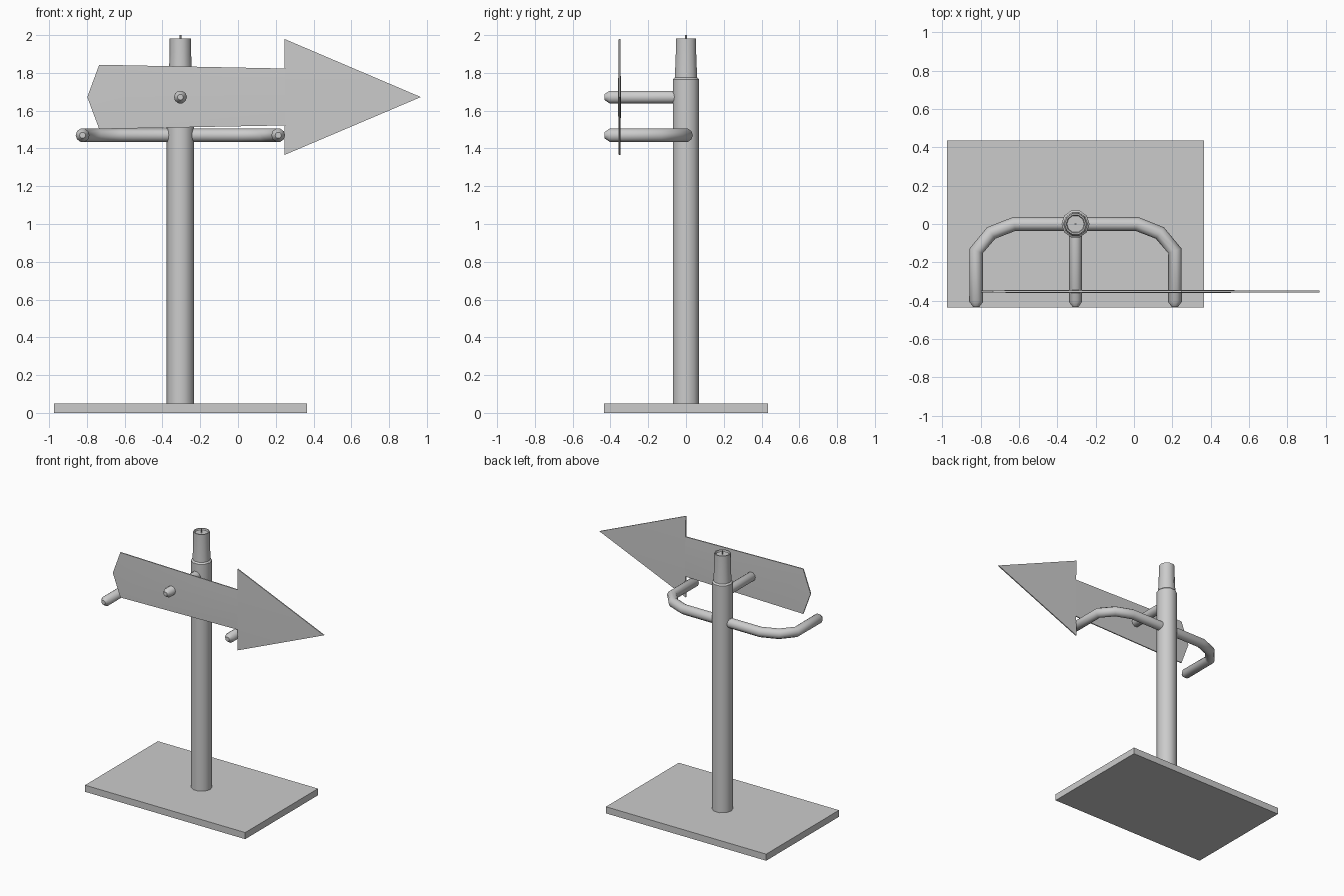
import bpy, bmesh, math

if "Cube" in bpy.data.objects:
    bpy.data.objects.remove(bpy.data.objects["Cube"])

PX = -0.305   # pole axis in x


def finish(name, bm, smooth=None):
    bmesh.ops.remove_doubles(bm, verts=bm.verts, dist=1e-5)
    bmesh.ops.recalc_face_normals(bm, faces=bm.faces)
    me = bpy.data.meshes.new(name)
    bm.to_mesh(me)
    bm.free()
    ob = bpy.data.objects.new(name, me)
    bpy.context.collection.objects.link(ob)
    if smooth:
        shade(ob, smooth)
    return ob


def shade(ob, angle):
    bpy.ops.object.select_all(action='DESELECT')
    ob.select_set(True)
    bpy.context.view_layer.objects.active = ob
    bpy.ops.object.shade_smooth_by_angle(angle=math.radians(angle))


def lathe(name, profile, sides):
    """Rings of (radius, z) around the pole axis, capped at both ends."""
    bm = bmesh.new()
    rings = [[bm.verts.new((PX + r * math.cos(i * math.tau / sides),
                            r * math.sin(i * math.tau / sides), z))
              for i in range(sides)] for r, z in profile]
    for a, b in zip(rings, rings[1:]):
        for i in range(sides):
            j = (i + 1) % sides
            bm.faces.new((a[i], a[j], b[j], b[i]))
    bm.faces.new(rings[0][::-1])
    bm.faces.new(rings[-1])
    return finish(name, bm, 40)


def tube(name, points, radius):
    """Round bar along (x, y, z, radius factor) points."""
    cu = bpy.data.curves.new(name, 'CURVE')
    cu.dimensions = '3D'
    cu.bevel_depth = radius
    cu.bevel_resolution = 3
    cu.use_fill_caps = True
    sp = cu.splines.new('POLY')
    sp.points.add(len(points) - 1)
    for p, (x, y, z, f) in zip(sp.points, points):
        p.co = (x, y, z, 1)
        p.radius = f
    tmp = bpy.data.objects.new(name + "_path", cu)
    bpy.context.collection.objects.link(tmp)
    me = bpy.data.meshes.new_from_object(
        tmp.evaluated_get(bpy.context.evaluated_depsgraph_get()))
    bpy.data.objects.remove(tmp)
    bm = bmesh.new()
    bm.from_mesh(me)
    return finish(name, bm, 50)


# base plate
bm = bmesh.new()
bmesh.ops.create_cube(bm, size=1)
bmesh.ops.scale(bm, vec=(1.34, 0.87, 0.05), verts=bm.verts)
bmesh.ops.translate(bm, vec=(PX, 0, 0.025), verts=bm.verts)
finish("base_plate", bm)

# stepped pole with a shallow recessed top, and the small pin on it
lathe("pole", [(0.073, 0.04), (0.073, 1.765), (0.062, 1.775), (0.057, 1.90),
               (0.057, 1.983), (0.049, 1.983), (0.045, 1.972)], 10)
lathe("top_pin", [(0.005, 1.96), (0.005, 2.0)], 6)

# U-shaped bracket: one half, mirrored about the pole
half = [(0.518, -0.432, 0.45), (0.518, -0.405, 1), (0.518, -0.14, 1),
        (0.44, -0.047, 1), (0.32, 0, 1)]
Z = 1.47
tube("support_arms",
     [(PX - x, y, Z, f) for x, y, f in half] +
     [(PX + x, y, Z, f) for x, y, f in reversed(half)], 0.0365)

# centre peg through the arrow
tube("centre_peg", [(PX, -0.432, 1.672, 0.45), (PX, -0.405, 1.672, 1),
                    (PX, -0.03, 1.672, 1)], 0.0345)

# arrow sign: thin outline with a slightly thicker middle line
outline = [(-0.798, 1.672), (-0.735, 1.503), (0.25, 1.522), (0.245, 1.365),
           (0.968, 1.672), (0.245, 1.98), (0.25, 1.823), (-0.735, 1.843)]
Y, EDGE, MID = -0.352, 0.004, 0.008
bm = bmesh.new()
sides = []
for s in (-1, 1):
    v = [bm.verts.new((x, Y + s * EDGE, z)) for x, z in outline]
    a, b = (bm.verts.new((x, Y + s * MID, 1.672)) for x in (-0.6, 0.25))
    for f in ((v[0], v[1], a), (v[1], v[2], b, a), (v[2], v[3], b),
              (v[3], v[4], b), (v[4], v[5], b), (v[5], v[6], b),
              (v[6], v[7], a, b), (v[7], v[0], a)):
        bm.faces.new(f)
    sides.append(v)
n = len(outline)
for i in range(n):
    j = (i + 1) % n
    bm.faces.new((sides[0][i], sides[0][j], sides[1][j], sides[1][i]))
finish("arrow_sign", bm, 40)
